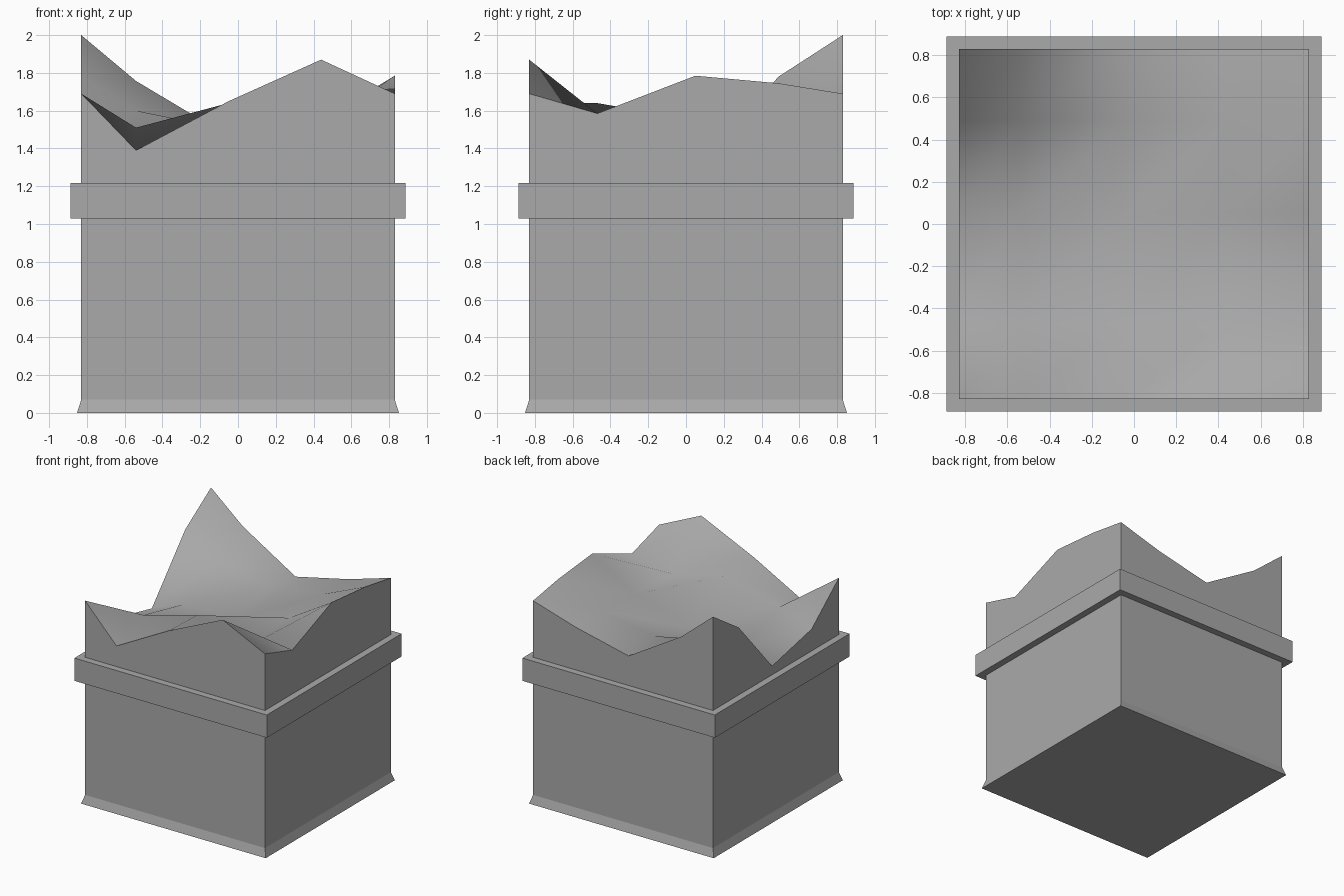
import bpy
import bmesh

cube = bpy.data.objects.get("Cube")
if cube:
    bpy.data.objects.remove(cube, do_unlink=True)

# One plain grey for the whole model
grey = bpy.data.materials.new("plain_grey")
grey.use_nodes = True
colour = (0.4, 0.4, 0.4, 1)
grey.diffuse_color = colour
grey.node_tree.nodes["Principled BSDF"].inputs["Base Color"].default_value = colour

HALF = 0.83          # half width of the block
FOOT = 0.852         # half width at the ground
FOOT_TOP = 0.07

# Heights of the uneven surface, one row per y, front to back
XS = (-HALF, -0.54, -0.05, 0.44, HALF)
YS = (-HALF, -0.47, 0.05, 0.49, HALF)
HEIGHTS = (
    (1.69, 1.39, 1.65, 1.87, 1.69),
    (1.40, 1.51, 1.64, 1.52, 1.585),
    (1.29, 1.40, 1.41, 1.55, 1.785),
    (1.78, 1.60, 1.50, 1.58, 1.745),
    (2.00, 1.757, 1.465, 1.575, 1.69),
)


def finish(bm, name, smooth=False):
    bmesh.ops.recalc_face_normals(bm, faces=bm.faces)
    for face in bm.faces:
        face.smooth = smooth
    mesh = bpy.data.meshes.new(name)
    bm.to_mesh(mesh)
    bm.free()
    mesh.materials.append(grey)
    obj = bpy.data.objects.new(name, mesh)
    bpy.context.collection.objects.link(obj)
    return obj


# Uneven smooth top
bm = bmesh.new()
grid = [[bm.verts.new((x, y, z)) for x, z in zip(XS, row)]
        for y, row in zip(YS, HEIGHTS)]
for near, far in zip(grid, grid[1:]):
    for i in range(len(XS) - 1):
        bm.faces.new((near[i], near[i + 1], far[i + 1], far[i]))
rim = grid[0][:-1] + [row[-1] for row in grid[:-1]]
rim += grid[-1][:0:-1] + [row[0] for row in grid[:0:-1]]
rim = [v.co.copy() for v in rim]
if sum(f.normal.z for f in bm.faces) < 0:
    bmesh.ops.reverse_faces(bm, faces=bm.faces)
finish(bm, "uneven_top", smooth=True)

# Block walls following the rim, with a flared foot and closed underside
bm = bmesh.new()
flare = FOOT / HALF
rings = [
    [bm.verts.new(p) for p in rim],
    [bm.verts.new((p.x, p.y, FOOT_TOP)) for p in rim],
    [bm.verts.new((p.x * flare, p.y * flare, 0)) for p in rim],
]
count = len(rim)
for upper, lower in zip(rings, rings[1:]):
    for i in range(count):
        j = (i + 1) % count
        bm.faces.new((upper[i], lower[i], lower[j], upper[j]))
bm.faces.new(rings[-1][::-1])
finish(bm, "block_body")

# Raised band around the block
bm = bmesh.new()
bmesh.ops.create_cube(bm, size=1)
bmesh.ops.scale(bm, verts=bm.verts, vec=(1.776, 1.776, 0.19))
bmesh.ops.translate(bm, verts=bm.verts, vec=(0, 0, 1.123))
finish(bm, "raised_band")

# Keep the open top facing upwards
top = bpy.data.objects["uneven_top"].data
if sum(p.normal.z for p in top.polygons) < 0:
    top.flip_normals()
